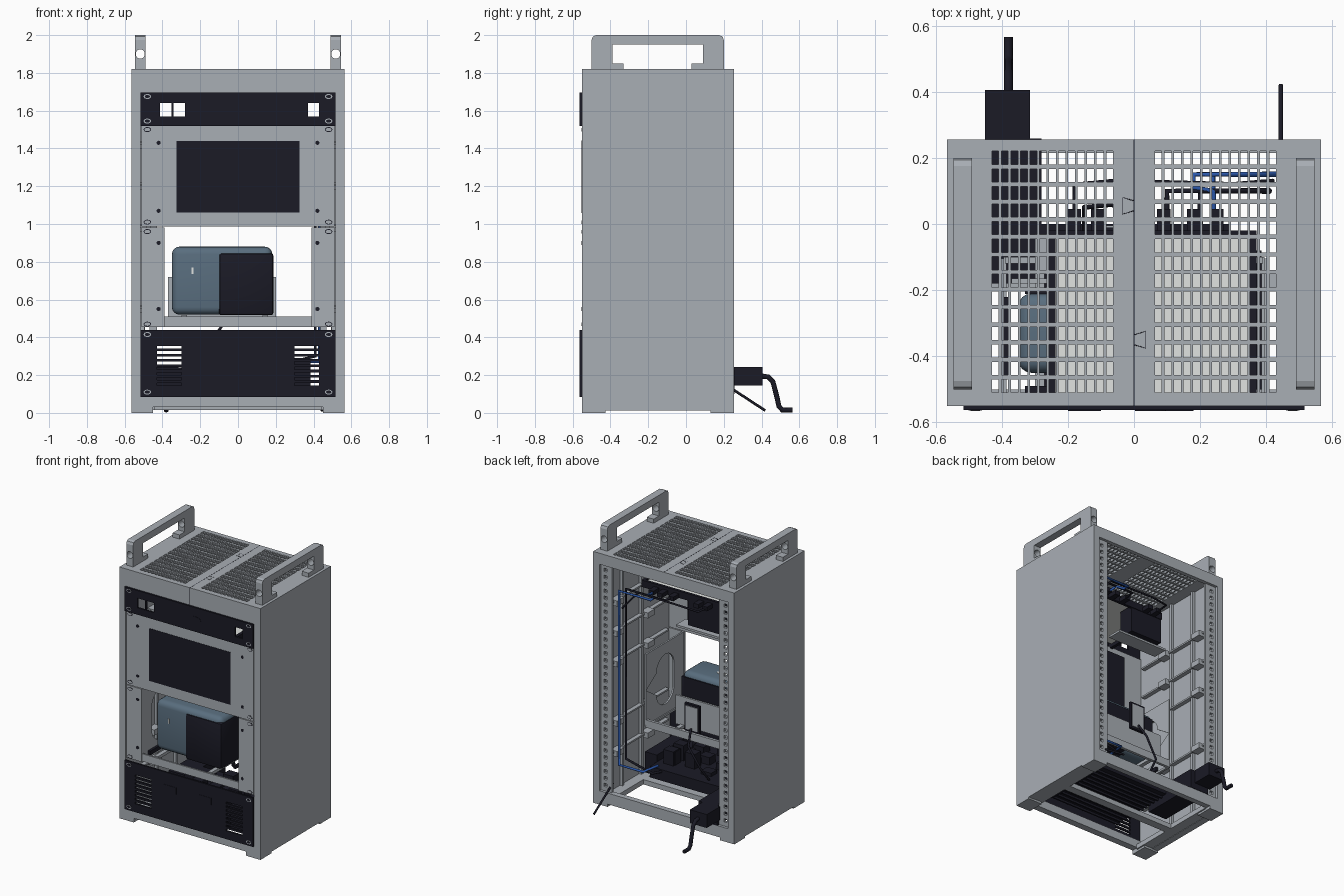
import bpy, bmesh, math, random
from mathutils import Vector

cube = bpy.data.objects.get("Cube")
if cube:
    bpy.data.objects.remove(cube, do_unlink=True)
random.seed(4)


def material(name, rgb):
    m = bpy.data.materials.new(name)
    m.use_nodes = True
    m.diffuse_color = (*rgb, 1)
    m.node_tree.nodes["Principled BSDF"].inputs["Base Color"].default_value = (*rgb, 1)
    return m


GREY = material("steel grey", (0.395, 0.425, 0.46))
BLACK = material("navy black", (0.0105, 0.0105, 0.019))
SLATE = material("slate blue", (0.1, 0.155, 0.21))
BLUE = material("cable blue", (0.025, 0.1, 0.42))
LIGHT = material("pale grey", (0.75, 0.77, 0.75))


def add(name, data, mat):
    ob = bpy.data.objects.new(name, data)
    bpy.context.collection.objects.link(ob)
    data.materials.append(mat)
    return ob


def box(name, xs, ys, zs, mat, bevel=0, segments=4):
    bm = bmesh.new()
    bmesh.ops.create_cube(bm, size=1)
    spans = [sorted(s) for s in (xs, ys, zs)]
    for v in bm.verts:
        v.co = Vector([s[0] + (c + 0.5) * (s[1] - s[0]) for c, s in zip(v.co, spans)])
    if bevel:
        bmesh.ops.bevel(bm, geom=bm.edges[:], offset=bevel, segments=segments,
                        profile=0.5, affect='EDGES')
    me = bpy.data.meshes.new(name)
    bm.to_mesh(me)
    bm.free()
    return add(name, me, mat)


def sheet(name, polys, plane, level, thick, mat):
    """Flat polygons on a plane, thickened inwards from the given level."""
    place = {"xz": lambda u, v: (u, level, v), "xy": lambda u, v: (u, v, level),
             "yz": lambda u, v: (level, u, v)}[plane]
    verts, index, faces = [], {}, []
    for poly in polys:
        face = []
        for u, v in poly:
            key = (round(u, 4), round(v, 4))
            if key not in index:
                index[key] = len(verts)
                verts.append(place(u, v))
            face.append(index[key])
        faces.append(face)
    me = bpy.data.meshes.new(name)
    me.from_pydata(verts, [], faces)
    ob = add(name, me, mat)
    solid = ob.modifiers.new("thickness", 'SOLIDIFY')
    solid.thickness = thick
    solid.offset = -1
    return ob


def grid(us, vs, hole):
    """Quads of a grid, leaving out the cells where hole(column, row) is true."""
    return [[(us[i], vs[j]), (us[i + 1], vs[j]), (us[i + 1], vs[j + 1]), (us[i], vs[j + 1])]
            for i in range(len(us) - 1) for j in range(len(vs) - 1) if not hole(i, j)]


def slots(start, end, count, bar):
    """Edges of evenly spaced holes separated by bars."""
    pitch = (end - start + bar) / count
    return [start + k * pitch + d for k in range(count) for d in (0, pitch - bar)]


def tube(name, points, radius, mat):
    cu = bpy.data.curves.new(name, 'CURVE')
    cu.dimensions = '3D'
    cu.bevel_depth = radius
    cu.bevel_resolution = 2
    cu.use_fill_caps = True
    sp = cu.splines.new('POLY')
    sp.points.add(len(points) - 1)
    for p, co in zip(sp.points, points):
        p.co = (*co, 1)
    return add(name, cu, mat)


def oval(name, x, y, z, rx, rz, mat):
    pts = [(x + rx * math.cos(a), z + rz * math.sin(a))
           for a in (math.tau * k / 16 for k in range(16))]
    return sheet(name, [pts], "xz", y, 0.003, mat)


# Cabinet shell, handles, rails and wall ledges, mirrored left and right
rail_z = [0.1] + slots(0.13, 1.71, 32, 0.027) + [1.74]
for s, side in ((1, "left"), (-1, "right")):
    box(side + "_wall", (s * 0.515, s * 0.565), (-0.55, 0.255), (0.012, 1.82), GREY)
    for y in (-0.55, 0.13):
        box(side + "_foot", (s * 0.45, s * 0.565), (y, y + 0.125), (0, 0.03), GREY)
    us = sorted(s * u for u in (0.43, 0.468, 0.492, 0.515))
    sheet(side + "_back_rail", grid(us, rail_z, lambda i, j: i == 1 and j % 2 == 1),
          "xz", 0.235, -0.02, GREY)
    for z in (0.33, 0.55, 0.98, 1.2, 1.42):
        box(side + "_ledge", (s * 0.485, s * 0.515), (-0.5, 0.2), (z, z + 0.012), GREY)
        for y in (-0.3, 0.05):
            box(side + "_clip", (s * 0.46, s * 0.515), (y, y + 0.08), (z - 0.02, z + 0.02), GREY)
    for y in (-0.22, 0.0):
        box(side + "_rib", (s * 0.495, s * 0.515), (y, y + 0.02), (0.05, 1.8), GREY)

    # Carrying handle with a bore through both posts
    mid, half = -0.15, [(0.18, 1.82), (0.18, 1.85), (0.24, 1.85), (0.24, 1.95)]
    outer = [(0.35, 1.82), (0.35, 1.975), (0.343, 1.993), (0.325, 2.0)]
    right_half = outer + [(-y, z) for y, z in outer[::-1]]
    arch = right_half + [(-y, z) for y, z in half] + half[::-1]
    handle = sheet(side + "_handle", [[(mid + y, z) for y, z in arch]], "yz",
                   0.545 if s > 0 else -0.49, 0.055, GREY)
    bpy.ops.mesh.primitive_cylinder_add(vertices=20, radius=0.024, depth=2,
                                        location=(s * 0.5175, 0, 1.9),
                                        rotation=(math.pi / 2, 0, 0))
    cutter = bpy.context.object
    cutter.hide_render = True
    cut = handle.modifiers.new("bore", 'BOOLEAN')
    cut.operation = 'DIFFERENCE'
    cut.object = cutter
    bpy.context.view_layer.objects.active = handle
    for m in ("thickness", "bore"):
        bpy.ops.object.modifier_apply(modifier=m)
    bpy.data.objects.remove(cutter, do_unlink=True)

# Beams closing the front, back and floor
box("front_top_beam", (-0.515, 0.515), (-0.55, -0.52), (1.695, 1.82), GREY)
box("front_bottom_beam", (-0.515, 0.515), (-0.55, -0.5), (0.03, 0.09), GREY)
box("back_top_beam", (-0.515, 0.515), (0.225, 0.255), (1.74, 1.82), GREY)
box("back_bottom_beam", (-0.515, 0.515), (0.215, 0.255), (0.02, 0.1), GREY)
box("floor_beam", (-0.515, 0.515), (-0.2, -0.14), (0.015, 0.05), GREY)
for s in (1, -1):
    box("floor_side_strip", (s * 0.44, s * 0.515), (-0.5, 0.215), (0.015, 0.05), GREY)

# Perforated roof with a solid strip down the middle
cols = slots(0.063, 0.43, 13, 0.008)
cols = [-0.515] + [-c for c in cols[::-1]] + cols + [0.515]
rows = [-0.55] + slots(-0.51, 0.22, 14, 0.013) + [0.255]
middle = len(cols) // 2 - 1
sheet("roof", grid(cols, rows, lambda i, j: i != middle and i % 2 == 1 and j % 2 == 1),
      "xy", 1.82, 0.02, GREY)
box("roof_seam", (-0.0015, 0.0015), (-0.55, 0.255), (1.82, 1.8205), BLACK)
box("front_seam", (-0.001, 0.001), (-0.551, -0.55), (1.695, 1.82), BLACK)
for s, y in ((-1, 0.055), (1, -0.35)):
    tube("roof_joint", [(0, y - 0.015, 1.82), (s * 0.034, y - 0.025, 1.82),
                        (s * 0.034, y + 0.025, 1.82), (0, y + 0.015, 1.82)], 0.0012, BLACK)

# Top black panel with see-through ports
ports = [-0.515, -0.412, -0.352, -0.342, -0.28, 0.37, 0.43, 0.515]
sheet("top_panel", grid(ports, [1.52, 1.57, 1.64, 1.695], lambda i, j: j == 1 and i in (1, 3, 5)),
      "xz", -0.563, 0.013, BLACK)
oval("top_connector", 0.05, -0.565, 1.608, 0.047, 0.023, BLACK)

# Bottom black panel with vents
vent_z = [0.085] + slots(0.145, 0.355, 8, 0.014) + [0.44]
sheet("bottom_panel", grid([-0.515, -0.43, -0.3, 0.3, 0.43, 0.515], vent_z,
                           lambda i, j: i in (1, 3) and j % 2 == 1), "xz", -0.563, 0.013, BLACK)
for x in (-0.15, 0.13):
    box("panel_connector", (x - 0.05, x + 0.05), (-0.565, -0.56), (0.3, 0.35), BLACK)

# Monitor panel with screen
box("monitor_panel", (-0.51, 0.51), (-0.55, -0.535), (0.987, 1.52), GREY)
box("screen", (-0.325, 0.325), (-0.552, -0.545), (1.06, 1.44), BLACK)
box("monitor_body", (-0.33, 0.33), (-0.535, -0.49), (1.05, 1.45), BLACK)

# Open shelf bay: ears, side plates with oval openings, floor rim
edge = [(math.cos(math.tau * k / 32), math.sin(math.tau * k / 32)) for k in range(33)]


def square(p):
    k = max(abs(p[0]), abs(p[1]))
    return (-0.325 + 0.22 * p[0] / k, 0.72 + 0.262 * p[1] / k)


def ellipse(p):
    # Straight-sided oval: a circle pulled apart vertically
    return (-0.325 + 0.1 * p[0], 0.72 + 0.1 * p[1] + math.copysign(0.08, p[1]))


cheek = [[square(a), square(b), ellipse(b), ellipse(a)] for a, b in zip(edge, edge[1:])]
for s in (1, -1):
    box("shelf_ear", (s * 0.39, s * 0.51), (-0.55, -0.535), (0.455, 0.982), GREY)
    sheet("shelf_cheek", cheek, "yz", s * 0.405, s * 0.012, GREY)
    box("shelf_side_rim", (s * 0.385, s * 0.395), (-0.54, -0.1), (0.455, 0.47), GREY)
box("shelf_front_rim", (-0.39, 0.39), (-0.54, -0.528), (0.455, 0.51), GREY)
box("shelf_back_rim", (-0.39, 0.39), (-0.12, -0.1), (0.455, 0.51), GREY)
for x in (-0.3, 0.13):
    box("shelf_runner", (x, x + 0.03), (-0.53, -0.11), (0.495, 0.517), GREY)
box("shelf_black_strip", (-0.4, -0.375), (-0.47, -0.22), (0.475, 0.505), BLACK)
box("device_bracket", (-0.37, 0.2), (-0.18, -0.165), (0.51, 0.72), GREY)

# Fixings on panels and ears
for s in (1, -1):
    for z in (1.675, 1.545, 0.415, 0.11):
        oval("panel_bolt", s * 0.48, -0.564, z, 0.02, 0.013, GREY)
        oval("bolt_centre", s * 0.48, -0.565, z, 0.014, 0.008, BLACK)
    for z in (1.5, 1.01, 0.96, 0.47):
        oval("ear_slot", s * 0.48, -0.551, z, 0.02, 0.013, BLACK)
        oval("ear_slot_centre", s * 0.48, -0.552, z, 0.016, 0.009, GREY)
    for z in (1.43, 1.07, 0.9, 0.55):
        oval("ear_screw", s * 0.42, -0.552, z, 0.011, 0.011, BLACK)

# Shelf device
body = box("device_body", (-0.35, 0.182), (-0.45, -0.21), (0.52, 0.88), SLATE, 0.04)
front = box("device_black_side", (-0.1, 0.187), (-0.458, -0.205), (0.517, 0.845), BLACK, 0.012, 2)
box("device_back", (-0.33, 0.16), (-0.212, -0.203), (0.54, 0.845), BLACK)
box("device_light", (-0.245, -0.235), (-0.454, -0.449), (0.735, 0.77), LIGHT)
mark = [(-0.06 + 0.04 * u, -0.33 + 0.02 * v) for u, v in edge[:-1]]
sheet("device_top_mark", [mark], "xy", 0.882, 0.005, LIGHT)
for ob in (body, front):
    bpy.ops.object.select_all(action='DESELECT')
    ob.select_set(True)
    bpy.context.view_layer.objects.active = ob
    bpy.ops.object.shade_smooth_by_angle()

# Upper equipment tray with pale plate
box("tray_plate", (-0.24, 0.355), (-0.52, -0.035), (1.535, 1.55), LIGHT)
for x in (-0.26, 0.347):
    box("tray_side", (x, x + 0.023), (-0.548, -0.02), (1.51, 1.56), BLACK)
box("tray_back", (-0.26, 0.37), (-0.04, -0.02), (1.51, 1.56), BLACK)
box("tray_module", (-0.255, 0.0), (-0.14, -0.025), (1.33, 1.525), BLACK)
box("tray_support", (-0.3, 0.1), (-0.14, -0.03), (1.29, 1.305), GREY)
for x in (-0.2, -0.13, 0.07, 0.16, 0.23):
    box("tray_plug", (x, x + 0.04), (-0.02, 0.045), (1.51, 1.54), BLACK)

# Lower electronics with small components
box("electronics_base", (-0.29, 0.29), (-0.53, 0.0), (0.16, 0.24), BLACK)
box("electronics_side_unit", (0.29, 0.385), (-0.5, -0.08), (0.14, 0.29), BLACK)
for k in range(12):
    y = -0.51 + 0.042 * k
    box("electronics_rib", (-0.29, 0.29), (y, y + 0.01), (0.145, 0.16), BLACK)
for k in range(18):
    x, y, h = random.uniform(-0.28, 0.2), random.uniform(-0.5, -0.09), random.uniform(0.02, 0.12)
    box("component", (x, x + 0.08), (y, y + 0.07), (0.24, 0.24 + h), BLACK)
box("small_receiver", (-0.1, 0.02), (-0.03, -0.01), (0.57, 0.77), BLACK)
box("receiver_face", (-0.088, 0.008), (-0.011, -0.005), (0.585, 0.755), GREY)

# Power unit and cables
box("power_unit", (-0.43, -0.28), (-0.18, 0.258), (0.1, 0.24), BLACK)
box("power_plug", (-0.45, -0.315), (0.255, 0.405), (0.145, 0.242), BLACK)
tube("power_cable", [(-0.38, y, z) for y, z in
                     ((0.4, 0.195), (0.435, 0.19), (0.46, 0.165), (0.48, 0.09), (0.492, 0.035),
                      (0.51, 0.015), (0.565, 0.015))], 0.0135, BLACK)
tube("aerial_cable", [(0.444, 0.2, 0.155), (0.444, 0.255, 0.12), (0.444, 0.42, 0.012)], 0.007, BLACK)
tube("blue_cable", [(0.24, 0.0, 1.52), (0.24, 0.1, 1.53), (0.18, 0.11, 1.53), (0.18, 0.15, 1.53),
                    (0.43, 0.15, 1.53), (0.43, 0.15, 0.27), (0.24, 0.15, 0.27),
                    (0.24, -0.02, 0.25)], 0.009, BLUE)
tube("black_cable", [(0.1, 0.0, 1.52), (0.1, 0.1, 1.53), (0.41, 0.1, 1.53), (0.41, 0.1, 0.3),
                     (0.2, 0.1, 0.25), (0.2, -0.02, 0.22)], 0.009, BLACK)
tube("loop_cable", [(-0.18, 0.02, 1.52), (-0.18, 0.12, 1.53), (-0.06, 0.13, 1.54),
                    (0.3, 0.12, 1.54), (0.42, 0.13, 1.4)], 0.007, BLACK)
tube("receiver_cable", [(-0.04, 0.0, 0.6), (-0.06, 0.06, 0.5), (-0.15, 0.05, 0.36),
                        (-0.15, -0.05, 0.24)], 0.008, BLACK)
